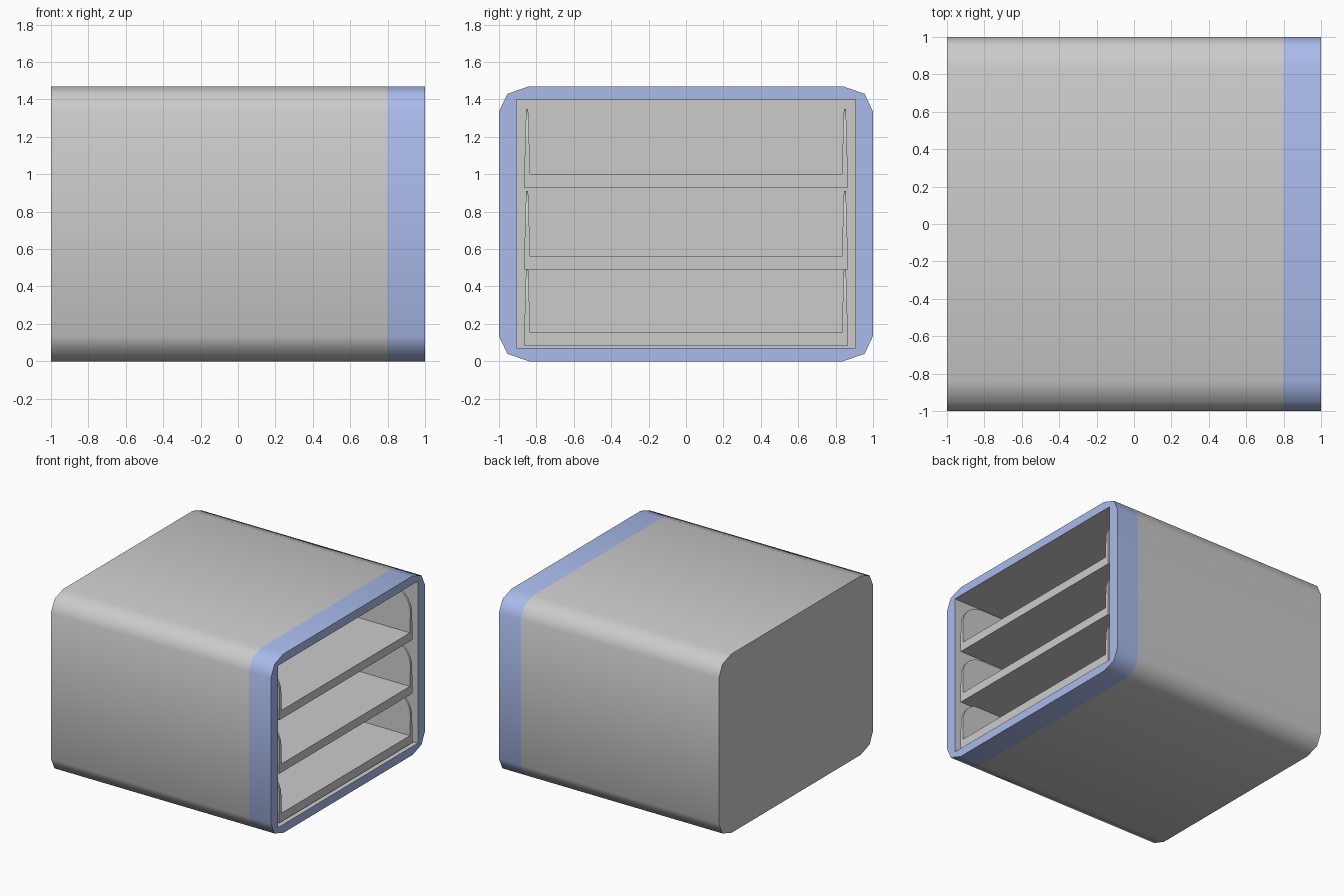
import bpy, bmesh, math

if "Cube" in bpy.data.objects:
    bpy.data.objects.remove(bpy.data.objects["Cube"])


def finish(name, bm, smooth=None):
    bmesh.ops.recalc_face_normals(bm, faces=bm.faces)
    mesh = bpy.data.meshes.new(name)
    bm.to_mesh(mesh)
    bm.free()
    obj = bpy.data.objects.new(name, mesh)
    bpy.context.collection.objects.link(obj)
    if smooth:
        bpy.ops.object.select_all(action='DESELECT')
        obj.select_set(True)
        bpy.context.view_layer.objects.active = obj
        bpy.ops.object.shade_smooth_by_angle(angle=math.radians(smooth))
    return obj


def ring(bm, x, pts):
    return [bm.verts.new((x, y, z)) for y, z in pts]


def bridge(bm, a, b, mat=0):
    n = len(a)
    for i in range(n):
        j = (i + 1) % n
        bm.faces.new((a[i], a[j], b[j], b[i])).material_index = mat


# Cabinet shell: chamfered tube, coloured front rim, rectangular cavity
H, MID = 1.47, 0.735
corner = [(0.84, H), (0.955, 1.43), (1.0, 1.335)]
outer = []
for sy, sz in ((1, 1), (1, -1), (-1, -1), (-1, 1)):
    pts = [(sy * y, MID + sz * (z - MID)) for y, z in corner]
    outer += pts if sy * sz > 0 else pts[::-1]
opening = [(0.907, 1.4), (0.907, 0.07), (-0.907, 0.07), (-0.907, 1.4)]

bm = bmesh.new()
back, seam, front = (ring(bm, x, outer) for x in (-1, 0.8, 1))
mouth, cavity_end = (ring(bm, x, opening) for x in (1, -0.92))
bridge(bm, back, seam)
bridge(bm, seam, front, 1)
bridge(bm, mouth, cavity_end)
bm.faces.new(back)
bm.faces.new(cavity_end)
for c in range(4):
    a, b, d = front[3 * c:3 * c + 3]
    nxt = (c + 1) % 4
    for f in ((a, b, mouth[c]), (b, d, mouth[c]),
              (d, front[3 * nxt], mouth[nxt], mouth[c])):
        bm.faces.new(f).material_index = 1
shell = finish("cabinet_shell", bm, 50)
blue = bpy.data.materials.new("rim_blue")
blue.diffuse_color = (0.40, 0.50, 0.84, 1)
blue.use_nodes = True
blue.node_tree.nodes["Principled BSDF"].inputs["Base Color"].default_value = blue.diffuse_color
shell.data.materials.append(None)
shell.data.materials.append(blue)


# Trays: flat floor with tapered side walls rounded at the front
X0, X1 = -0.9, 0.98
FLOOR, TOP, R = 0.07, 0.42, 0.19


def make_tray(name, base):
    bm = bmesh.new()
    lower, upper = (ring(bm, x, [(-0.865, base), (0.865, base),
                                 (0.865, base + FLOOR), (-0.865, base + FLOOR)])
                    for x in (X0, X1))
    bridge(bm, lower, upper)
    bm.faces.new(lower)
    bm.faces.new(upper)
    side = [(X0, TOP), (X0, FLOOR), (X1, FLOOR)]
    for i in range(9):
        a = math.radians(90 * i / 8)
        side.append((X1 - R + R * math.cos(a), TOP - R + R * math.sin(a)))
    for s in (-1, 1):
        loops = []
        for y_low, y_high in ((0.865, 0.855), (0.833, 0.844)):
            loop = []
            for x, z in side:
                t = (z - FLOOR) / (TOP - FLOOR)
                y = y_low + (y_high - y_low) * t
                loop.append(bm.verts.new((x, s * y, base + z)))
            loops.append(loop)
        bridge(bm, *loops)
        for loop in loops:
            bm.faces.new(loop)
    finish(name, bm, 30)


for level, base in (("lower", 0.085), ("middle", 0.49), ("upper", 0.93)):
    make_tray(level + "_tray", base)
